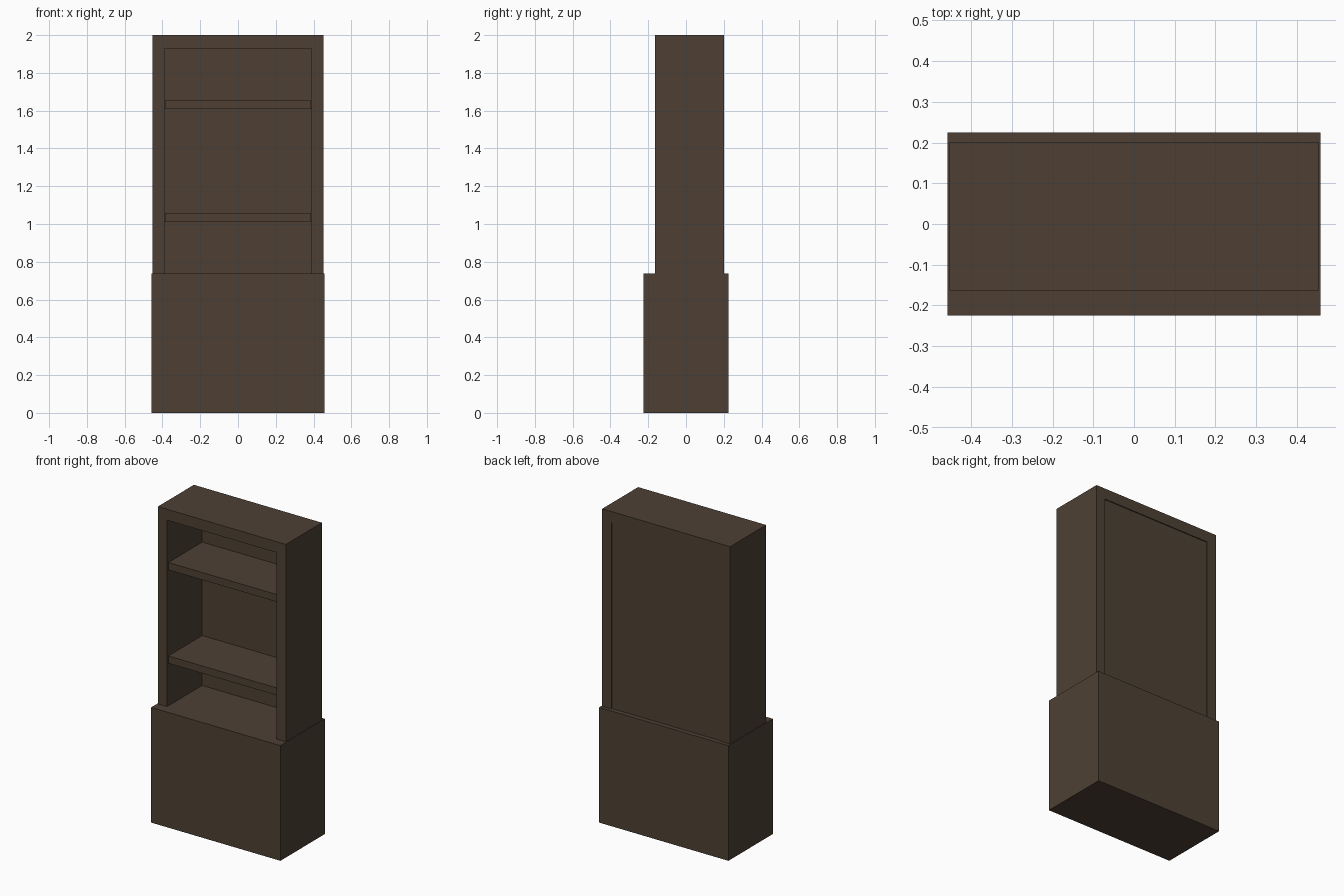
import bpy
import bmesh

if "Cube" in bpy.data.objects:
    bpy.data.objects.remove(bpy.data.objects["Cube"])

wood = bpy.data.materials.new("dark_brown_wood")
wood.diffuse_color = (0.0762, 0.0513, 0.0343, 1.0)
wood.use_nodes = True
wood.node_tree.nodes["Principled BSDF"].inputs["Base Color"].default_value = wood.diffuse_color

BASE_TOP = 0.737
FRONT, BACK = -0.163, 0.201      # depth of the upper case
OUTER, INNER = 0.453, 0.388      # half widths of the upper case
TOP, HEADER = 2.0, 1.93


def finish(name, bm):
    bmesh.ops.recalc_face_normals(bm, faces=bm.faces)
    mesh = bpy.data.meshes.new(name)
    bm.to_mesh(mesh)
    bm.free()
    mesh.materials.append(wood)
    obj = bpy.data.objects.new(name, mesh)
    bpy.context.collection.objects.link(obj)
    return obj


def box(name, half_x, y0, y1, z0, z1):
    bm = bmesh.new()
    bmesh.ops.create_cube(bm, size=1)
    bmesh.ops.scale(bm, vec=(2 * half_x, y1 - y0, z1 - z0), verts=bm.verts)
    bmesh.ops.translate(bm, vec=(0, (y0 + y1) / 2, (z0 + z1) / 2), verts=bm.verts)
    return finish(name, bm)


# Closed lower cabinet
box("base_cabinet", 0.458, -0.225, 0.225, 0, BASE_TOP)

# Upper frame: an upside-down U profile extruded through the depth
half = [(INNER, BASE_TOP), (OUTER, BASE_TOP), (OUTER, TOP)]
profile = half + [(-x, z) for x, z in reversed(half)] + [(-INNER, HEADER), (INNER, HEADER)]
bm = bmesh.new()
face = bm.faces.new([bm.verts.new((x, FRONT, z)) for x, z in profile])
ext = bmesh.ops.extrude_face_region(bm, geom=[face], use_keep_orig=True)
moved = [v for v in ext["geom"] if isinstance(v, bmesh.types.BMVert)]
bmesh.ops.translate(bm, vec=(0, BACK - FRONT, 0), verts=moved)
finish("upper_frame", bm)

# Thin back panel, set slightly in from the rear of the frame
box("back_panel", INNER, 0.191, 0.195, BASE_TOP, HEADER)

# Two shelves, set slightly back from the front of the frame
for name, z0, z1 in (("lower_shelf", 1.01, 1.057), ("upper_shelf", 1.608, 1.655)):
    box(name, INNER - 0.001, FRONT + 0.012, 0.191, z0, z1)
